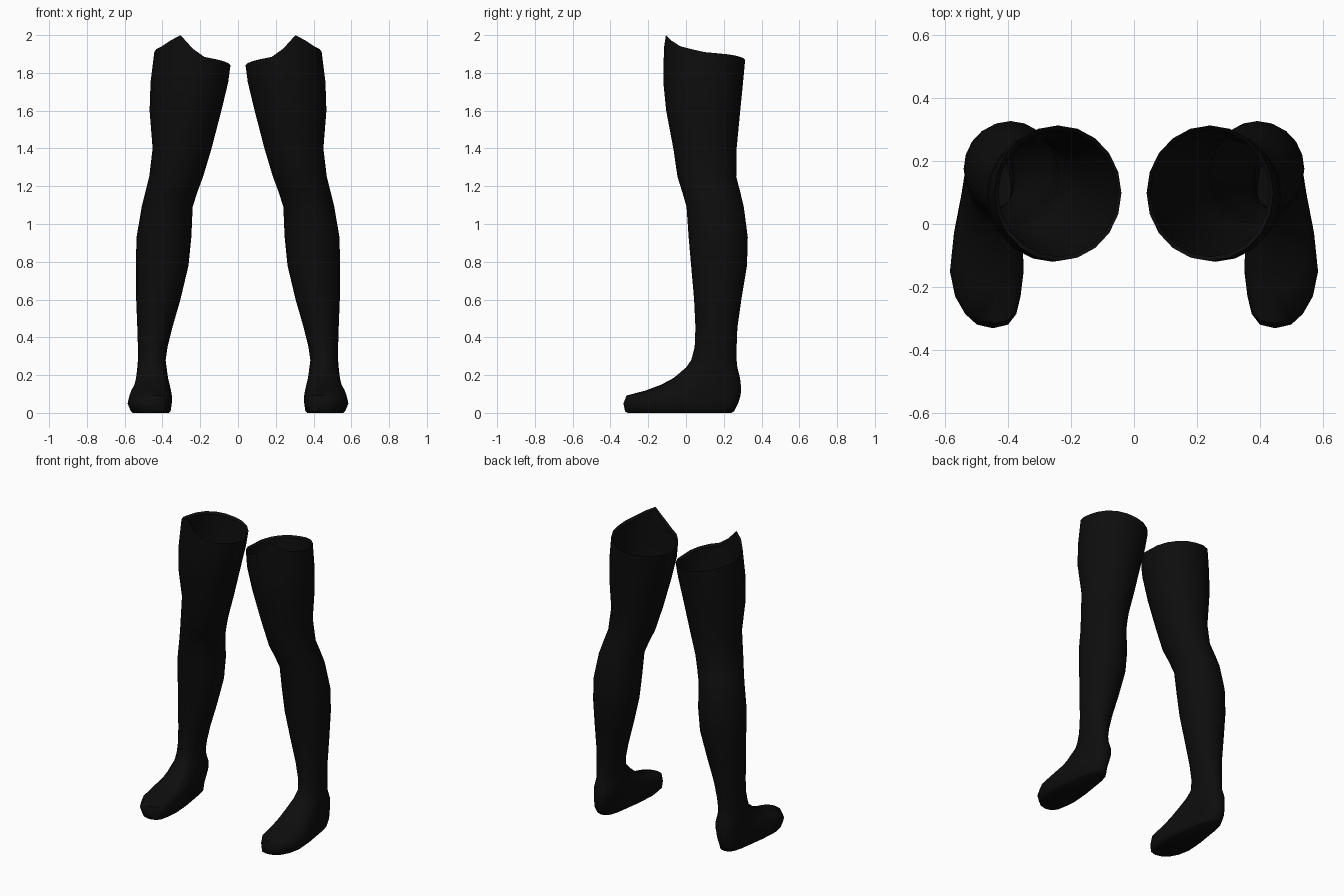
import bpy, bmesh, math

if "Cube" in bpy.data.objects:
    bpy.data.objects.remove(bpy.data.objects["Cube"])

SIDES = 20

black = bpy.data.materials.new("black fabric")
black.diffuse_color = (0.004, 0.004, 0.004, 1)
black.use_nodes = True
black.node_tree.nodes["Principled BSDF"].inputs["Base Color"].default_value = black.diffuse_color

# Leg sections: height, inner x, outer x, front y, back y
LEG = [
    (1.75, .052, .463, -.12, .302), (1.6, .088, .468, -.105, .287),
    (1.4, .14, .452, -.067, .268), (1.25, .185, .47, -.045, .266),
    (1.17, .215, .49, -.02, .287), (1.09, .24, .51, .003, .306),
    (.93, .247, .537, .014, .327), (.78, .262, .541, .027, .323),
    (.6, .305, .539, .043, .293), (.45, .348, .533, .05, .272),
    (.35, .373, .53, .046, .268), (.28, .383, .53, .028, .268),
]
# Foot sections, same layout
FOOT = [
    (.24, .378, .533, 0, .272), (.185, .367, .543, -.065, .286),
    (.15, .358, .552, -.13, .29), (.118, .35, .57, -.215, .291),
    (.092, .345, .58, -.315, .289), (.05, .345, .59, -.331, .276),
    (.008, .352, .572, -.323, .255),
]
# Rim height by angle: 0 outer, 90 back, 180 inner, 270 front
RIM = [(0, 1.91), (45, 1.895), (90, 1.868), (180, 1.84), (252, 1.885),
       (270, 1.93), (288, 2.0), (324, 1.94), (360, 1.91)]


def rim_height(deg):
    for (a, za), (b, zb) in zip(RIM, RIM[1:]):
        if a <= deg <= b:
            return za + (zb - za) * (deg - a) / (b - a)


def section(z, xi, xo, yf, yb, foot=False):
    """Rounded ring; foot rings are boxier and narrow towards the heel."""
    power = 2 / 2.6 if foot and z < .2 else 1
    cx, hx, cy, hy = (xi + xo) / 2, (xo - xi) / 2, (yf + yb) / 2, (yb - yf) / 2
    pts = []
    for i in range(SIDES):
        a = math.tau * i / SIDES
        u = math.copysign(abs(math.cos(a)) ** power, math.cos(a))
        v = math.copysign(abs(math.sin(a)) ** power, math.sin(a))
        w, shift = hx, 0
        if foot:
            t = min(max((v + .5) / 1.1, 0), 1)
            w += (min(hx, .08) - hx) * t * t * (3 - 2 * t)
            shift = -.02 * max(0, -v - .6) / .4
        pts.append((cx + w * u + shift, cy + hy * v, z))
    return pts


def build_stocking(name, side):
    # Scalloped rim with a narrow inner lip
    top = section(1.9, .04, .443, -.117, .313)
    top = [(x, y, rim_height(360 * i / SIDES)) for i, (x, y, _) in enumerate(top)]
    lip = [(x + (.242 - x) * .06, y + (.098 - y) * .06, z - .015) for x, y, z in top]
    rings = [lip, top] + [section(*r) for r in LEG] + [section(*r, foot=True) for r in FOOT]
    # Sole with a slightly inset bottom
    cx, cy = .46, -.03
    rings.append([(cx + (x - cx) * .9, cy + (y - cy) * .95, 0) for x, y, _ in rings[-1]])

    bm = bmesh.new()
    loops = [[bm.verts.new((x * side, y, z)) for x, y, z in r] for r in rings]
    for hi, lo in zip(loops, loops[1:]):
        for i in range(SIDES):
            j = (i + 1) % SIDES
            bm.faces.new((hi[i], lo[i], lo[j], hi[j]))
    bm.faces.new(loops[-1][::-1])
    if side < 0:
        bmesh.ops.reverse_faces(bm, faces=bm.faces[:])
    mesh = bpy.data.meshes.new(name)
    bm.to_mesh(mesh)
    bm.free()
    mesh.materials.append(black)
    obj = bpy.data.objects.new(name, mesh)
    bpy.context.collection.objects.link(obj)
    bpy.context.view_layer.objects.active = obj
    obj.select_set(True)
    bpy.ops.object.shade_smooth_by_angle(angle=math.radians(50))
    obj.select_set(False)


build_stocking("right_stocking", 1)
build_stocking("left_stocking", -1)
